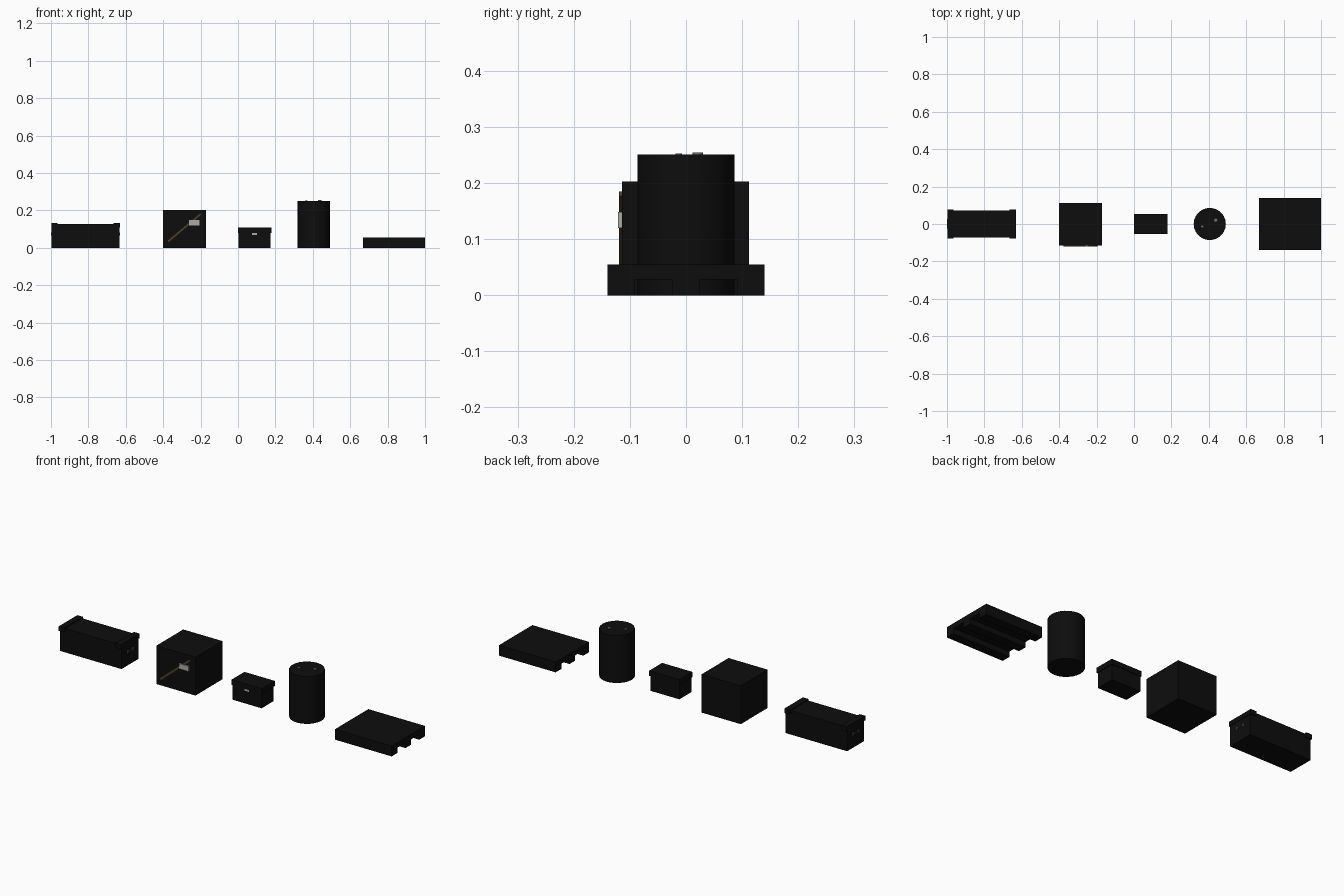
import bpy, bmesh, math
from mathutils import Vector

if "Cube" in bpy.data.objects:
    bpy.data.objects.remove(bpy.data.objects["Cube"])


def material(name, rgb):
    m = bpy.data.materials.new(name)
    m.diffuse_color = (*rgb, 1)
    m.use_nodes = True
    m.node_tree.nodes["Principled BSDF"].inputs["Base Color"].default_value = m.diffuse_color
    return m


DARK = material("charcoal", (0.004, 0.004, 0.004))
TAN = material("tan", (0.07, 0.045, 0.02))
PALE = material("pale", (0.4, 0.4, 0.38))
STEEL = material("steel", (0.15, 0.15, 0.14))


def add(name, bm, mat):
    bmesh.ops.recalc_face_normals(bm, faces=bm.faces)
    me = bpy.data.meshes.new(name)
    bm.to_mesh(me)
    bm.free()
    me.materials.append(mat)
    ob = bpy.data.objects.new(name, me)
    bpy.context.collection.objects.link(ob)
    return ob


def box(name, x, y, z, mat=DARK):
    bm = bmesh.new()
    bmesh.ops.create_cube(bm, size=1)
    for v in bm.verts:
        v.co = Vector([(a + b) / 2 + c * (b - a) for c, (a, b) in zip(v.co, (x, y, z))])
    return add(name, bm, mat)


def cylinder(name, x, y, z0, z1, r, n, mat=DARK):
    bm = bmesh.new()
    bmesh.ops.create_cone(bm, cap_ends=True, segments=n, radius1=r, radius2=r, depth=z1 - z0)
    bmesh.ops.translate(bm, verts=bm.verts, vec=(x, y, (z0 + z1) / 2))
    ob = add(name, bm, mat)
    bpy.context.view_layer.objects.active = ob
    ob.select_set(True)
    bpy.ops.object.shade_smooth_by_angle(angle=math.radians(35))
    ob.select_set(False)
    return ob


def prism(name, pts, axis, a, b, mat=DARK):
    """Extrude a profile along x (points are y, z) or y (points are x, z)."""
    bm = bmesh.new()
    place = (lambda p, t: (t, *p)) if axis == "x" else (lambda p, t: (p[0], t, p[1]))
    face = bm.faces.new([bm.verts.new(place(p, a)) for p in pts])
    ext = bmesh.ops.extrude_face_region(bm, geom=[face], use_keep_orig=True)
    new = [v for v in ext["geom"] if isinstance(v, bmesh.types.BMVert)]
    bmesh.ops.translate(bm, verts=new, vec=Vector(place((0, 0), b - a)))
    return add(name, bm, mat)


# Long chest with raised lid ends and a bail handle at each end
box("long_chest", (-0.996, -0.634), (-0.071, 0.071), (0, 0.127))
for side, s in (("left", -1), ("right", 1)):
    c = -0.815

    def span(p, q):
        return sorted((c + s * p, c + s * q))

    box(f"chest_lid_end_{side}", span(0.15, 0.183), (-0.078, 0.078), (0.108, 0.132))
    box(f"chest_handle_bar_{side}", span(0.182, 0.185), (-0.022, 0.022), (0.07, 0.076), TAN)
    for y in (-0.022, 0.022):
        box(f"chest_handle_mount_{side}", span(0.18, 0.185),
            (y - 0.004, y + 0.004), (0.065, 0.081), STEEL)

# Cube crate with a diagonal brace and a plain label plate
box("cube_crate", (-0.4, -0.17), (-0.114, 0.112), (0, 0.203))
a, b = Vector((-0.374, 0.033)), Vector((-0.199, 0.181))
d = (b - a).normalized() * 0.005
n = Vector((-d.y, d.x))
prism("diagonal_brace", [a - n, b - n, b + n, a + n], "y", -0.119, -0.113, TAN)
box("crate_label", (-0.263, -0.206), (-0.121, -0.113), (0.12, 0.148), PALE)

# Small box with overhanging lid and latch
box("small_box", (0.004, 0.174), (-0.05, 0.05), (0, 0.08))
box("small_box_lid", (0, 0.178), (-0.054, 0.054), (0.08, 0.107))
box("small_box_latch", (0.076, 0.101), (-0.053, -0.049), (0.068, 0.078), PALE)

# Drum with two bungs
cylinder("drum", 0.405, 0, 0, 0.251, 0.086, 24)
cylinder("large_bung", 0.437, 0.021, 0.25, 0.2545, 0.009, 12, STEEL)
cylinder("small_bung", 0.365, -0.013, 0.25, 0.2525, 0.006, 12, STEEL)

# Pallet: deck and three runners as one comb profile
pts = [(-0.14, 0.055), (-0.14, 0), (-0.092, 0), (-0.092, 0.028), (-0.024, 0.028), (-0.024, 0)]
pts += [(-y, z) for y, z in reversed(pts)]
prism("pallet", pts, "x", 0.667, 1.0)
